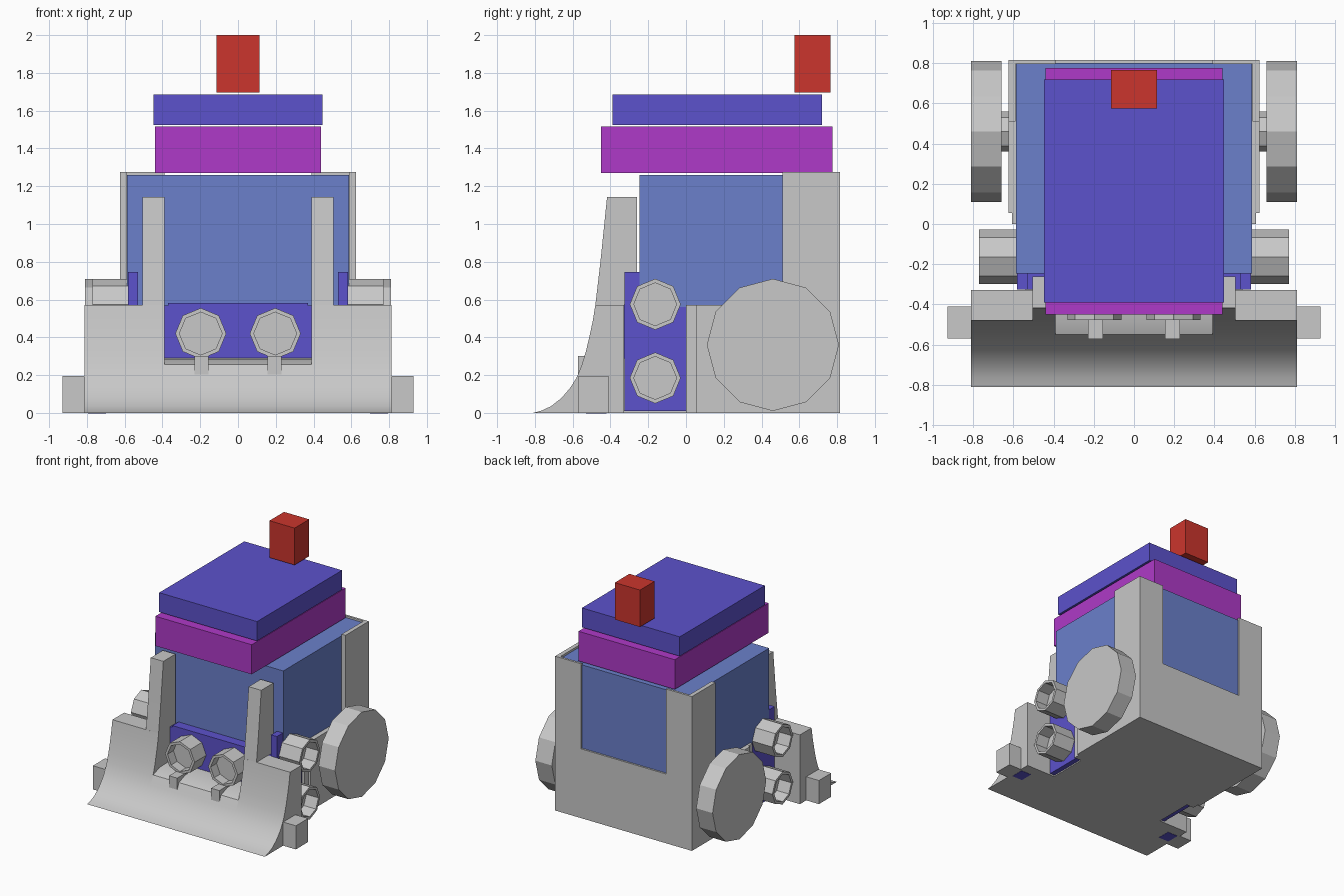
import bpy, bmesh, math

if "Cube" in bpy.data.objects:
    bpy.data.objects.remove(bpy.data.objects["Cube"])


def material(name, rgb):
    m = bpy.data.materials.new(name)
    m.diffuse_color = (*rgb, 1)
    m.use_nodes = True
    m.node_tree.nodes["Principled BSDF"].inputs["Base Color"].default_value = m.diffuse_color
    return m


GREY = material("light grey", (0.58, 0.58, 0.58))
BLUE = material("soft blue", (0.145, 0.216, 0.597))
INDIGO = material("indigo", (0.107, 0.084, 0.604))
MAGENTA = material("magenta", (0.429, 0.042, 0.578))
RED = material("red", (0.597, 0.036, 0.026))


def finish(name, bm, mat):
    bmesh.ops.recalc_face_normals(bm, faces=bm.faces)
    me = bpy.data.meshes.new(name)
    bm.to_mesh(me)
    bm.free()
    me.materials.append(mat)
    ob = bpy.data.objects.new(name, me)
    bpy.context.collection.objects.link(ob)
    return ob


def loft(name, rings, mat):
    """Skin a list of equal point rings and cap both ends."""
    bm = bmesh.new()
    vs = [[bm.verts.new(p) for p in r] for r in rings]
    n = len(rings[0])
    for a, b in zip(vs, vs[1:]):
        for i in range(n):
            j = (i + 1) % n
            bm.faces.new((a[i], a[j], b[j], b[i]))
    bm.faces.new(vs[0])
    bm.faces.new(vs[-1])
    return finish(name, bm, mat)


def prism(name, x0, x1, profile, mat):
    """Extrude a (y, z) profile along x."""
    return loft(name, [[(x, y, z) for y, z in profile] for x in (x0, x1)], mat)


def box(name, x, y, z, mat):
    return prism(name, x[0], x[1],
                 [(y[0], z[0]), (y[1], z[0]), (y[1], z[1]), (y[0], z[1])], mat)


def drum(name, axis, centre, rings, sides, mat):
    """Turned part along x or y; rings are (position, radius)."""
    out = []
    for pos, r in rings:
        ring = []
        for i in range(sides):
            a = 2 * math.pi * i / sides
            u, w = centre[0] + r * math.cos(a), centre[1] + r * math.sin(a)
            ring.append((pos, u, w) if axis == 'x' else (u, pos, w))
        out.append(ring)
    return loft(name, out, mat)


def smooth(ob):
    bpy.ops.object.select_all(action='DESELECT')
    ob.select_set(True)
    bpy.context.view_layer.objects.active = ob
    bpy.ops.object.shade_smooth_by_angle(angle=math.radians(30))


# Stacked top blocks
box("rear_stack", (-0.115, 0.115), (0.575, 0.765), (1.695, 2.0), RED)
box("upper_slab", (-0.447, 0.447), (-0.39, 0.72), (1.525, 1.685), INDIGO)
box("lower_slab", (-0.44, 0.44), (-0.45, 0.775), (1.27, 1.515), MAGENTA)

# Body and base
box("body", (-0.587, 0.587), (-0.247, 0.80), (0.56, 1.26), BLUE)
box("base", (-0.608, 0.608), (0.0, 0.81), (0.0, 0.572), GREY)
box("front_block", (-0.583, 0.583), (-0.325, 0.0), (0.01, 0.568), INDIGO)
box("front_panel", (-0.37, 0.37), (-0.327, -0.24), (0.27, 0.583), INDIGO)
box("floor_plate", (-0.54, 0.54), (-0.34, 0.01), (0.0, 0.012), GREY)

# Curved front blade: shared front curve in (y, z)
CURVE = [(-0.81, 0.0), (-0.765, 0.012), (-0.715, 0.035), (-0.66, 0.078),
         (-0.615, 0.13), (-0.58, 0.185), (-0.553, 0.25)]
UPPER = [(-0.53, 0.325), (-0.51, 0.41), (-0.493, 0.49), (-0.48, 0.572)]
smooth(prism("blade_centre", -0.39, 0.39,
             CURVE + [(-0.55, 0.255), (-0.47, 0.285), (-0.325, 0.29), (-0.325, 0)], GREY))


def sx(s, a, b):
    return tuple(sorted((s * a, s * b)))


for s, side in ((1, "right"), (-1, "left")):
    x = sx(s, 0.39, 0.812)
    smooth(prism(f"blade_{side}", *x, CURVE + UPPER + [(-0.328, 0.572), (-0.328, 0)], GREY))
    # Upright horn on the blade
    prism(f"blade_horn_{side}", *sx(s, 0.39, 0.505),
          [(-0.48, 0.57), (-0.453, 0.80), (-0.418, 1.143), (-0.26, 1.143), (-0.26, 0.57)], GREY)
    # Blade end block and its underside patch
    box(f"blade_end_{side}", sx(s, 0.80, 0.928), (-0.57, -0.41), (0.0, 0.195), GREY)
    box(f"blade_patch_{side}", sx(s, 0.70, 0.795), (-0.53, -0.42), (-0.002, 0.003), INDIGO)
    # Indigo side strip
    box(f"side_strip_{side}", sx(s, 0.53, 0.583), (-0.326, -0.2), (0.5, 0.747), INDIGO)
    # Corner post wrapping the rear of the body, and lower side panel
    box(f"post_side_{side}", sx(s, 0.59, 0.625), (0.51, 0.815), (0.0, 1.275), GREY)
    box(f"post_back_{side}", sx(s, 0.39, 0.60), (0.797, 0.815), (0.0, 1.275), GREY)
    box(f"side_panel_{side}", sx(s, 0.59, 0.625), (0.055, 0.52), (0.0, 0.572), GREY)
    # Large side wheel with axle
    drum(f"wheel_{side}", 'x', (0.46, 0.36), [(s * 0.66, 0.35), (s * 0.81, 0.35)], 12, GREY)
    drum(f"axle_{side}", 'x', (0.46, 0.36), [(s * 0.6, 0.1), (s * 0.67, 0.1)], 8, GREY)
    # Hollow octagonal cups on the side
    for z, level in ((0.575, "upper"), (0.185, "lower")):
        drum(f"side_cup_{level}_{side}", 'x', (-0.163, z),
             [(s * 0.575, 0.135), (s * 0.77, 0.135), (s * 0.77, 0.113), (s * 0.66, 0.113)], 8, GREY)
    # Hollow octagonal cup on the front, with a small tab below
    drum(f"front_cup_{side}", 'y', (s * 0.197, 0.42),
         [(-0.32, 0.135), (-0.478, 0.135), (-0.478, 0.113), (-0.40, 0.113)], 8, GREY)
    box(f"front_tab_{side}", sx(s, 0.155, 0.23), (-0.572, -0.44), (0.20, 0.30), GREY)

# Back panel below the rear window
box("back_panel", (-0.4, 0.4), (0.797, 0.815), (0.0, 0.572), GREY)
